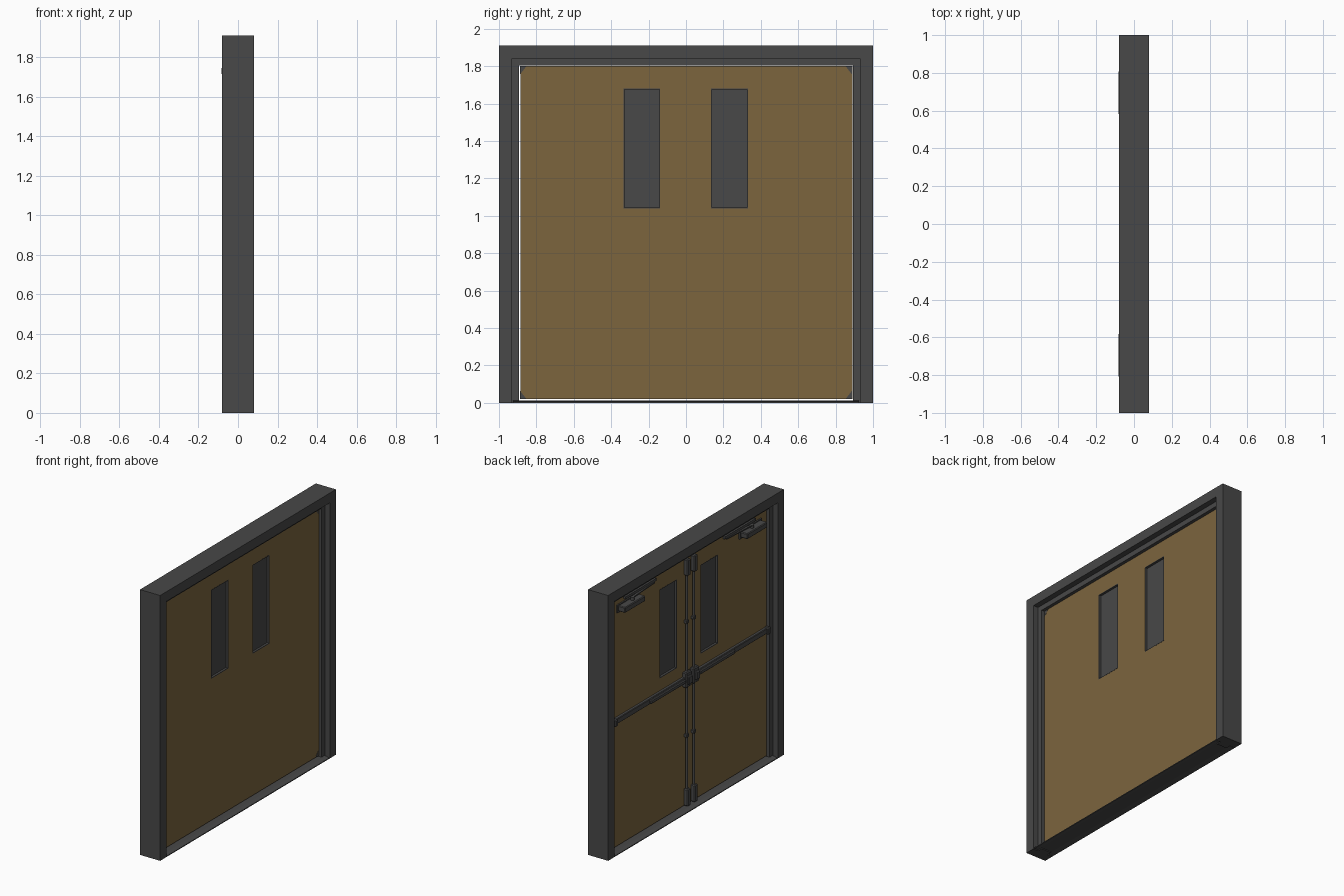
import bpy, bmesh, math
from mathutils import Vector

if "Cube" in bpy.data.objects:
    bpy.data.objects.remove(bpy.data.objects["Cube"])


def material(name, rgb):
    m = bpy.data.materials.new(name)
    m.diffuse_color = (*rgb, 1)
    m.use_nodes = True
    m.node_tree.nodes["Principled BSDF"].inputs["Base Color"].default_value = m.diffuse_color
    return m


GREY = material("dark_grey_metal", (0.065, 0.065, 0.065))
BROWN = material("brown_panel", (0.2, 0.128, 0.048))


def finish(name, bm, mat):
    bmesh.ops.recalc_face_normals(bm, faces=bm.faces)
    me = bpy.data.meshes.new(name)
    bm.to_mesh(me)
    bm.free()
    me.materials.append(mat)
    ob = bpy.data.objects.new(name, me)
    bpy.context.collection.objects.link(ob)
    return ob


def box(name, x, y, z, mat=GREY, bevel=0):
    """Box from (min, max) ranges, optionally chamfered."""
    bm = bmesh.new()
    bmesh.ops.create_cube(bm, size=1)
    for v in bm.verts:
        v.co = [(a + b) / 2 + c * abs(b - a) for c, (a, b) in zip(v.co, (x, y, z))]
    if bevel:
        bmesh.ops.bevel(bm, geom=bm.edges[:], offset=bevel, segments=1, affect='EDGES')
    return finish(name, bm, mat)


def rod(name, a, b, r, mat=GREY, sides=12):
    a, b = Vector(a), Vector(b)
    bm = bmesh.new()
    bmesh.ops.create_cone(bm, cap_ends=True, segments=sides, radius1=r, radius2=r,
                          depth=(b - a).length)
    rot = (b - a).to_track_quat('Z', 'Y')
    for v in bm.verts:
        v.co = rot @ v.co + (a + b) / 2
    ob = finish(name, bm, mat)
    for p in ob.data.polygons:
        p.use_smooth = len(p.vertices) == 4
    return ob


def prism(name, pts, to3d, lo, hi, mat=GREY):
    """Extrude a 2D outline between lo and hi."""
    bm = bmesh.new()
    ends = [[bm.verts.new(to3d(p, t)) for p in pts] for t in (lo, hi)]
    bm.faces.new(ends[0])
    bm.faces.new(ends[1])
    n = len(pts)
    for i in range(n):
        j = (i + 1) % n
        bm.faces.new((ends[0][i], ends[0][j], ends[1][j], ends[1][i]))
    return finish(name, bm, mat)


# Frame: double-rebated profile (x, inset) swept up, across and down with mitres
H = 1.91
profile = [(-.08, 0), (.08, 0), (.08, .07), (.04, .07), (.04, .107),
           (-.04, .107), (-.04, .07), (-.08, .07)]
bm = bmesh.new()
rings = []
for corner in range(4):
    s = -1 if corner < 2 else 1
    rings.append([bm.verts.new((x, s * (1 - i), H - i if corner in (1, 2) else 0))
                  for x, i in profile])
for a, b in zip(rings, rings[1:]):
    for i in range(8):
        j = (i + 1) % 8
        bm.faces.new((a[i], a[j], b[j], b[i]))
bm.faces.new(rings[0])
bm.faces.new(rings[3])
finish("door_frame", bm, GREY)

# Threshold: saddle profile, hollow underneath
prism("threshold", [(-.08, 0), (-.08, .006), (-.05, .012), (.05, .012), (.08, .006),
                    (.08, 0), (.07, 0), (.045, .006), (-.045, .006), (-.07, 0)],
      lambda p, t: (p[0], t, p[1]), -.925, .925)

# Door panel: filled outline with two window holes
WINDOWS = [(-.335, -.138), (.134, .331)]
WZ = (1.04, 1.68)
cu = bpy.data.curves.new("door_panel", 'CURVE')
cu.dimensions, cu.fill_mode, cu.extrude = '2D', 'BOTH', .02
for (y0, y1), (z0, z1) in [((-.886, .890), (.02, 1.80))] + [(w, WZ) for w in WINDOWS]:
    sp = cu.splines.new('POLY')
    sp.points.add(3)
    for p, co in zip(sp.points, [(y0, z0), (y1, z0), (y1, z1), (y0, z1)]):
        p.co = (*co, 0, 1)
    sp.use_cyclic_u = True
cu.materials.append(BROWN)
door = bpy.data.objects.new("door_panel", cu)
bpy.context.collection.objects.link(door)
door.rotation_euler = (math.pi / 2, 0, math.pi / 2)
bpy.context.view_layer.objects.active = door
door.select_set(True)
bpy.ops.object.convert(target='MESH')

# Windows: glass plate with a slim lining
for y0, y1 in WINDOWS:
    z0, z1 = WZ
    box("window_glass", (-.004, .004), (y0, y1), WZ)
    for e in (y0, y1 - .005):
        box("window_lining_side", (-.0205, .0205), (e, e + .005), WZ)
    for e in (z0, z1 - .005):
        box("window_lining_rail", (-.0205, .0205), (y0, y1), (e, e + .005))

# Small corner plates on the plain side
for s in (-1, 1):
    for z, d in ((.02, 1), (1.80, -1)):
        c = s * .888
        prism("corner_plate", [(c, z), (c - s * .035, z), (c, z + d * .045)],
              lambda p, t: (t, p[0], p[1]), .019, .021)

for s in (-1, 1):
    def span(a, b):
        return tuple(sorted((s * a, s * b)))

    # Horizontal push bar: backing rail, raised touch pad, end cap
    box("push_bar_rail", (-.045, -.02), span(.06, .88), (.915, .955), bevel=.004)
    box("push_bar_pad", (-.06, -.04), span(.08, .48), (.92, .95), bevel=.006)
    box("push_bar_end_cap", (-.06, -.02), span(.855, .885), (.91, .96), bevel=.006)

    # Central latch case with a raised cover
    box("latch_case", (-.055, -.02), span(.012, .075), (.88, .99), bevel=.006)
    box("latch_cover", (-.07, -.05), span(.022, .065), (.905, .965), bevel=.006)

    # Vertical rod with guides and end latches
    rod("vertical_rod", (-.034, s * .04, .03), (-.034, s * .04, 1.78), .008)
    for z in (.525, 1.345):
        box("rod_guide", (-.045, -.02), span(.026, .054), (z - .012, z + .012), bevel=.003)
    for z0, z1 in ((.022, .145), (1.68, 1.798)):
        box("end_latch", (-.055, -.02), span(.022, .058), (z0, z1), bevel=.006)

    # Door closer: body, cover plate, pinion and sliding arm
    box("closer_body", (-.083, -.02), span(.58, .81), (1.71, 1.75), bevel=.005)
    box("closer_back_plate", (-.03, -.02), span(.57, .82), (1.70, 1.757))
    rod("closer_pinion", (-.05, s * .68, 1.745), (-.05, s * .68, 1.772), .014)
    arm = [(-.058, s * .69), (-.042, s * .69), (-.027, s * .41), (-.041, s * .41)]
    prism("closer_arm", arm, lambda p, t: (p[0], p[1], t), 1.764, 1.772)
    box("closer_arm_track", (-.038, -.022), span(.39, .74), (1.772, 1.79))
